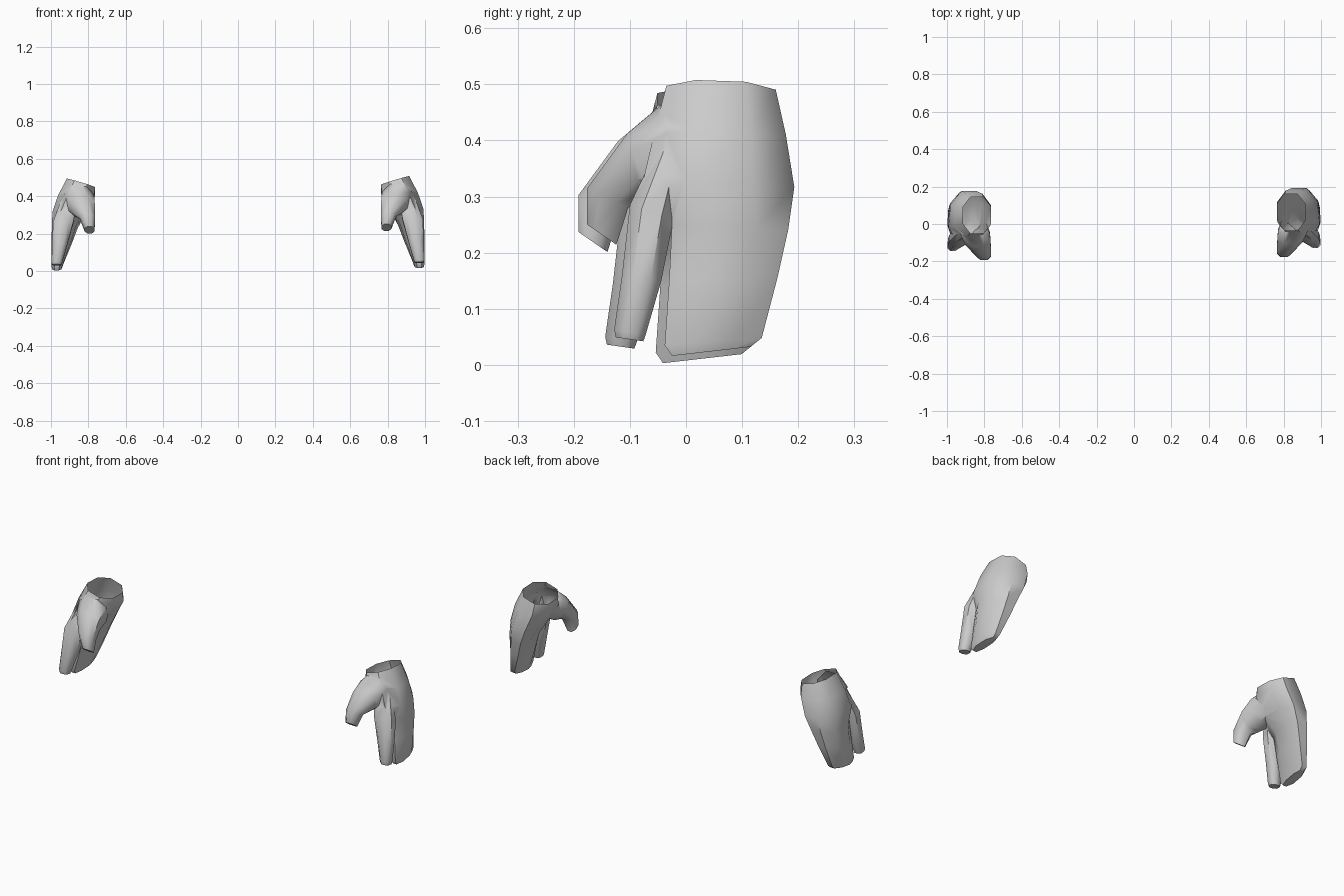
import bpy, bmesh, math
from mathutils import Vector

if "Cube" in bpy.data.objects:
    bpy.data.objects.remove(bpy.data.objects["Cube"])


def loft(name, sections, tilt_first=0.0, chamfer=0.27):
    """Eight-sided tube; section = (front y, front z, back y, back z, inner x, outer x, skew)."""
    bm = bmesh.new()
    c = chamfer
    outline = [(c, 0), (1 - c, 0), (1, c), (1, 1 - c),
               (1 - c, 1), (c, 1), (0, 1 - c), (0, c)]
    rings = []
    for i, (ya, za, yb, zb, xa, xb, skew) in enumerate(sections):
        tilt = tilt_first if i == 0 else 0
        ring = []
        for u, v in outline:
            x = xa + (xb - xa) * v - skew * max(0, u - 0.5)
            z = za + (zb - za) * u + tilt * (v - 0.5) * (xb - xa)
            ring.append(bm.verts.new((x, ya + (yb - ya) * u, z)))
        rings.append(ring)
    for r, s in zip(rings, rings[1:]):
        for k in range(8):
            bm.faces.new((r[k], r[(k + 1) % 8], s[(k + 1) % 8], s[k]))
    bm.faces.new(rings[0])
    bm.faces.new(rings[-1])
    bmesh.ops.recalc_face_normals(bm, faces=bm.faces)
    me = bpy.data.meshes.new(name)
    bm.to_mesh(me)
    bm.free()
    ob = bpy.data.objects.new(name, me)
    bpy.context.collection.objects.link(ob)
    return ob


# Palm with the three joined fingers
hand = loft("right_hand", [
    (-0.035, 0.487, 0.160, 0.480, 0.765, 0.915, 0.0),
    (-0.055, 0.420, 0.178, 0.410, 0.768, 0.962, 0.02),
    (-0.075, 0.335, 0.193, 0.317, 0.825, 0.992, 0.05),
    (-0.025, 0.250, 0.182, 0.240, 0.868, 0.995, 0.05),
    (-0.030, 0.150, 0.163, 0.155, 0.900, 0.998, 0.04),
    (-0.038, 0.035, 0.135, 0.048, 0.940, 0.998, 0.02),
    (-0.025, 0.016, 0.115, 0.032, 0.946, 0.993, 0.02),
], tilt_first=0.3)

# Index finger
index = loft("index_finger", [
    (-0.055, 0.380, 0.000, 0.380, 0.860, 0.950, 0),
    (-0.100, 0.285, -0.022, 0.260, 0.880, 0.988, 0),
    (-0.114, 0.160, -0.044, 0.150, 0.912, 0.994, 0),
    (-0.128, 0.063, -0.072, 0.053, 0.940, 0.997, 0),
    (-0.125, 0.049, -0.076, 0.042, 0.944, 0.993, 0),
])

# Thumb
thumb = loft("thumb", [
    (0.030, 0.450, 0.040, 0.350, 0.800, 0.920, 0),
    (-0.042, 0.465, -0.020, 0.310, 0.770, 0.930, 0),
    (-0.105, 0.412, -0.080, 0.300, 0.766, 0.900, 0),
    (-0.176, 0.315, -0.103, 0.280, 0.764, 0.845, 0),
    (-0.176, 0.250, -0.124, 0.214, 0.767, 0.820, 0),
])

# Weld the digits onto the palm
bpy.context.view_layer.objects.active = hand
for part in (index, thumb):
    mod = hand.modifiers.new("join", 'BOOLEAN')
    mod.operation = 'UNION'
    mod.solver = 'EXACT'
    mod.object = part
    bpy.ops.object.modifier_apply(modifier=mod.name)
    bpy.data.objects.remove(part)

# Open the wrist
bm = bmesh.new()
bm.from_mesh(hand.data)
bmesh.ops.remove_doubles(bm, verts=bm.verts, dist=0.001)
cap = [f for f in bm.faces if f.normal.z > 0.85 and f.calc_center_median().z > 0.465]
bmesh.ops.delete(bm, geom=cap, context='FACES')
bm.to_mesh(hand.data)

# Mirrored left hand, set slightly forward and lower
for v in bm.verts:
    v.co = Vector((-v.co.x, v.co.y - 0.016, v.co.z - 0.013))
bmesh.ops.reverse_faces(bm, faces=bm.faces)
me = bpy.data.meshes.new("left_hand")
bm.to_mesh(me)
bm.free()
left = bpy.data.objects.new("left_hand", me)
bpy.context.collection.objects.link(left)

# Smooth shading with crisp edges
for ob in (hand, left):
    bpy.ops.object.select_all(action='DESELECT')
    ob.select_set(True)
    bpy.context.view_layer.objects.active = ob
    bpy.ops.object.shade_smooth_by_angle(angle=math.radians(48))
